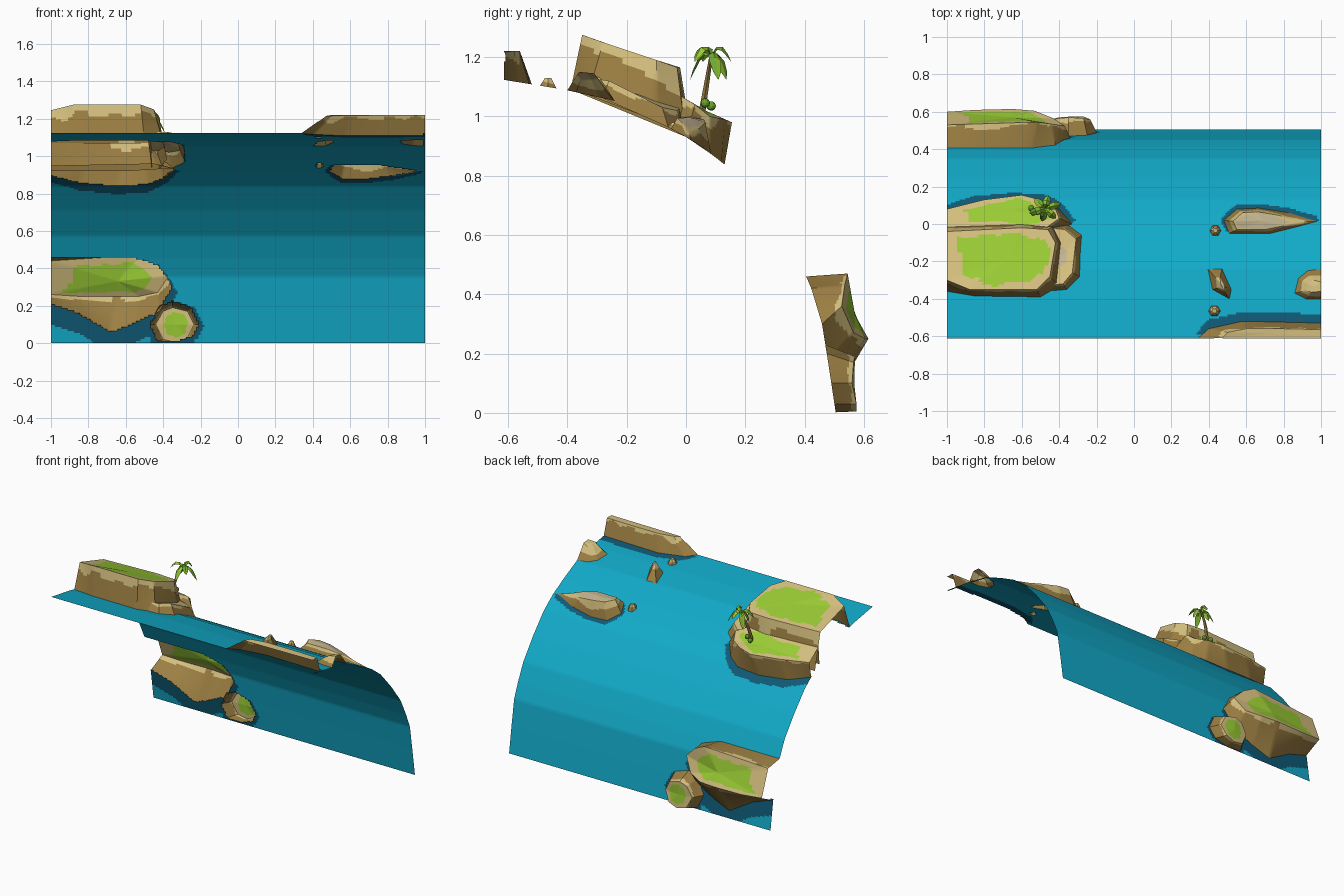
import bpy, math
from mathutils import Vector, noise

if "Cube" in bpy.data.objects:
    bpy.data.objects.remove(bpy.data.objects["Cube"])

def mat(name, c):
    m = bpy.data.materials.new(name)
    m.diffuse_color = (*c, 1)
    m.use_nodes = True
    m.node_tree.nodes["Principled BSDF"].inputs["Base Color"].default_value = m.diffuse_color
    return m

SEA = mat("sea_blue", (0.006, 0.40, 0.58))
DEEP = mat("deep_blue", (0.005, 0.10, 0.18))
BROWN = mat("rock_brown", (0.33, 0.21, 0.055))
SAND = mat("sand", (0.66, 0.52, 0.21))
PALE = mat("pale_stone", (0.55, 0.46, 0.28))
GRASS = mat("grass_green", (0.32, 0.60, 0.035))
LEAF = mat("leaf_green", (0.16, 0.40, 0.03))

def make(name, verts, faces, idx, mats, angle=35):
    me = bpy.data.meshes.new(name)
    me.from_pydata(verts, [], faces)
    for m in mats:
        me.materials.append(m)
    me.polygons.foreach_set("material_index", idx)
    ob = bpy.data.objects.new(name, me)
    bpy.context.collection.objects.link(ob)
    bpy.ops.object.select_all(action='DESELECT')
    ob.select_set(True)
    bpy.context.view_layer.objects.active = ob
    bpy.ops.object.shade_smooth_by_angle(angle=math.radians(angle))
    return ob

# Sea profile (y, z), parameterised by arc length s
PROF = [(-.613, 1.123), (-.41, 1.09), (-.24, 1.052), (-.09, .98), (.03, .914), (.128, .84),
        (.245, .71), (.35, .573), (.41, .45), (.45, .354), (.478, .18), (.505, 0)]
S = [0]
for a, b in zip(PROF, PROF[1:]):
    S.append(S[-1] + math.dist(a, b))

def interp(v, xs, ys):
    for i in range(len(xs) - 1):
        if v <= xs[i + 1] or i == len(xs) - 2:
            f = (v - xs[i]) / (xs[i + 1] - xs[i])
            return ys[i] + (ys[i + 1] - ys[i]) * min(1, max(0, f))

YS, ZS = [p[0] for p in PROF], [p[1] for p in PROF]
s_of_y = lambda y: interp(y, YS, S)
s_of_z = lambda z: interp(-z, [-q for q in ZS], S)
on_sea = lambda x, s: Vector((x, interp(s, S, YS), interp(s, S, ZS)))

def inside(p, poly):
    c = False
    for (x1, y1), (x2, y2) in zip(poly, poly[1:] + poly[:1]):
        if (y1 > p[1]) != (y2 > p[1]) and p[0] < (x2 - x1) * (p[1] - y1) / (y2 - y1) + x1:
            c = not c
    return c

def resample(ring, n):
    return [a.lerp(b, k / n) for a, b in zip(ring, ring[1:] + ring[:1]) for k in range(n)]

FOOT = []   # footprints cut out of the sea: (polygon in x,s, width of the deep water)

# Open shell of walls from the waterline to a rim, then a cap
def island(name, base, top, to_s=s_of_y, deep=0, rim=.75, grass=.3, dome=0, cap=GRASS, n=10):
    poly = [(x, to_s(v)) for x, v in base]
    FOOT.append((poly, deep))
    b = resample([on_sea(*p) for p in poly], n)
    t = resample([Vector(p) for p in top], n)
    c = sum(t, Vector()) / len(t)
    N, W, C = len(b), 12, 12
    rings = [[p.lerp(q, k / W) for p, q in zip(b, t)] for k in range(W + 1)]
    for k in range(1, C + 1):
        f = k / C * .98
        rings.append([q.lerp(c, f) + Vector((0, 0, dome * f)) for q in t])
    verts = [p for r in rings for p in r]
    faces, idx = [], []
    for k in range(W + C):
        for i in range(N):
            j = (i + 1) % N
            f = [k * N + i, k * N + j, (k + 1) * N + j, (k + 1) * N + i]
            p = sum((verts[v] for v in f), Vector()) / 4
            # the model is cut off at its borders: leave those walls open
            if k < W and (abs(p.x) > .999 or p.y < -.611):
                continue
            w = noise.noise(p * 9)
            if k < W:
                m = 1 if (k + .5) / W > rim + .35 * w else 0
            else:
                m = 2 if (k - W + .5) / C > grass + .2 * w else 1
            faces.append(f)
            idx.append(m)
    faces.append([(W + C) * N + i for i in range(N)])
    idx.append(2)
    make(name, verts, faces, idx, [BROWN, SAND, cap])

# Upper left island: plateau, lower terrace, side ledge
island("upper_plateau",
       [(-1, -.36), (-.85, -.385), (-.5, -.39), (-.4, -.33), (-.38, -.1), (-.42, 0), (-.6, .02), (-1, .02)],
       [(-1, -.3, 1.245), (-.88, -.35, 1.275), (-.52, -.35, 1.275), (-.45, -.28, 1.25),
        (-.42, -.1, 1.19), (-.46, -.03, 1.165), (-.6, -.02, 1.165), (-1, -.04, 1.165)], rim=.72, grass=.2)
island("upper_terrace",
       [(-1, -.03), (-.45, -.05), (-.33, 0), (-.4, .08), (-.48, .12), (-.65, .13), (-.85, .11), (-1, .06)],
       [(-1, -.02, 1.07), (-.47, -.02, 1.07), (-.4, .03, 1.04), (-.42, .08, 1.0),
        (-.5, .13, .99), (-.6, .155, .98), (-.8, .13, .99), (-1, .08, 1.0)], deep=.055, rim=.88, grass=.28)
island("upper_ledge",
       [(-.48, -.36), (-.36, -.35), (-.29, -.28), (-.28, -.06), (-.36, 0), (-.46, 0)],
       [(-.48, -.33, 1.13), (-.38, -.32, 1.13), (-.33, -.26, 1.12), (-.31, -.08, 1.03),
        (-.37, -.03, 1.02), (-.46, -.02, 1.03)], rim=.85, cap=PALE, grass=.6)

# Lower left island and its boulder on the steep part
island("lower_island",
       [(-1, .46), (-.55, .46), (-.42, .42), (-.34, .3), (-.42, .17), (-.55, .1), (-.68, .05), (-.85, .15), (-1, .2)],
       [(-1, .53, .44), (-.52, .545, .47), (-.44, .535, .43), (-.37, .525, .36), (-.43, .565, .27),
        (-.53, .605, .25), (-.65, .615, .25), (-.85, .61, .25), (-1, .60, .26)],
       to_s=s_of_z, deep=.1, rim=.9, grass=.3)
island("lower_boulder",
       [(-.48, .1), (-.42, .2), (-.35, .23), (-.25, .2), (-.2, .1), (-.24, .03), (-.33, .002), (-.44, .01)],
       [(-.44, .56, .1), (-.4, .565, .17), (-.35, .57, .19), (-.27, .565, .17), (-.235, .56, .1),
        (-.27, .575, .03), (-.33, .575, .005), (-.4, .57, .02)], to_s=s_of_z, deep=.03, rim=.8, grass=.3)

# Right-hand rocks
island("front_right_cliff",
       [(.34, -.613), (.4, -.56), (.58, -.52), (.8, -.525), (1, -.53), (1, -.613)],
       [(.47, -.613, 1.215), (.5, -.58, 1.22), (.6, -.56, 1.22), (.8, -.56, 1.22), (1, -.565, 1.22),
        (1, -.613, 1.22)], deep=.05, rim=.85, cap=SAND)
island("long_rock",
       [(.51, -.05), (.73, -.05), (.89, -.01), (.98, .015), (.83, .06), (.67, .085), (.55, .08), (.48, .02)],
       [(.55, -.03, .995), (.7, -.03, .995), (.8, -.01, .975), (.87, .01, .95), (.78, .045, .96),
        (.66, .065, .98), (.58, .06, .99), (.53, .015, 1.0)], deep=.03, rim=.55, grass=.1, dome=.015, cap=PALE)
island("edge_rock",
       [(.86, -.37), (.92, -.4), (1, -.4), (1, -.24), (.93, -.25), (.88, -.29)],
       [(.92, -.355, 1.125), (.95, -.365, 1.145), (1, -.36, 1.15), (1, -.31, 1.145), (.96, -.3, 1.13),
        (.93, -.32, 1.125)], rim=.5, grass=.2, dome=.006, cap=SAND)
island("pointed_rock",
       [(.42, -.35), (.51, -.4), (.52, -.35), (.47, -.24), (.395, -.24)],
       [(.455, -.34, 1.13), (.48, -.355, 1.14), (.485, -.335, 1.14), (.46, -.29, 1.13), (.44, -.29, 1.12)],
       rim=.7, dome=.012, cap=PALE)
for name, cx, cy, r, h in [("front_pebble", .43, -.465, .032, .03), ("rear_pebble", .435, -.035, .03, .03)]:
    ang = [i * math.tau / 6 for i in range(6)]
    z0 = on_sea(0, s_of_y(cy)).z
    island(name, [(cx + r * math.cos(a), cy + r * math.sin(a)) for a in ang],
           [(cx + .4 * r * math.cos(a), cy + .4 * r * math.sin(a), z0 + h) for a in ang],
           rim=.4, cap=PALE, n=4)

# Sea sheet with holes under the islands and deep water beside them
NX, NS = 180, 160
P = [[(-1 + 2 * i / NX, S[-1] * j / NS) for i in range(NX + 1)] for j in range(NS + 1)]
hit = [[any(inside(p, f[0]) for f in FOOT) for p in row] for row in P]
verts = [on_sea(*p) for row in P for p in row]
faces, idx = [], []
for j in range(NS):
    for i in range(NX):
        if hit[j][i] and hit[j][i + 1] and hit[j + 1][i] and hit[j + 1][i + 1]:
            continue
        x, s = P[j][i][0] + 1 / NX, P[j][i][1] + .5 * S[-1] / NS
        deep = any(d and any(inside((x + dx, s - ds), f) for dx, ds in
                             [(0, d), (0, d / 2), (.02, d / 3), (-.02, d / 3)]) for f, d in FOOT)
        a = j * (NX + 1) + i
        faces.append([a, a + 1, a + NX + 2, a + NX + 1])
        idx.append(int(deep))
make("sea", verts, faces, idx, [SEA, DEEP])

# Palm trunk
verts, faces = [], []
for k in range(7):
    t = k / 6
    c = Vector((-.54 + .065 * t * t, .055 + .03 * t, 1.02 + .185 * t))
    r = .013 - .006 * t
    verts += [c + Vector((r * math.cos(a * math.pi / 3), r * math.sin(a * math.pi / 3), 0)) for a in range(6)]
for k in range(6):
    for a in range(6):
        faces.append([k * 6 + a, k * 6 + (a + 1) % 6, k * 6 + 6 + (a + 1) % 6, k * 6 + 6 + a])
make("palm_trunk", verts, faces, [0] * len(faces), [BROWN])

# Palm fronds: folded, drooping blades
crown = Vector((-.475, .083, 1.205))
verts, faces, idx = [], [], []
for k in range(6):
    a = k * math.tau / 6 + .3
    d, side = Vector((math.cos(a), math.sin(a), 0)), Vector((-math.sin(a), math.cos(a), 0))
    L = .095 - .025 * abs(d.y)
    lift = .15 if k % 2 else .09
    o = len(verts)
    for q, w in [(0, .004), (.3, .016), (.6, .02), (.85, .014), (1, .001)]:
        p = crown + d * L * q + Vector((0, 0, lift * q - .17 * q * q))
        verts += [p - side * w - Vector((0, 0, w * .6)), p, p + side * w - Vector((0, 0, w * .6))]
    for q in range(4):
        for h in range(2):
            b = o + q * 3 + h
            faces.append([b, b + 3, b + 4, b + 1])
            idx.append(h)
make("palm_fronds", verts, faces, idx, [LEAF, GRASS], 20)

# Coconuts at the foot of the trunk
for k, (x, y) in enumerate([(-.515, .065), (-.55, .085)]):
    bpy.ops.mesh.primitive_ico_sphere_add(subdivisions=2, radius=.016, location=(x, y, 1.045 - .01 * k))
    bpy.context.object.name = f"coconut_{k + 1}"
    bpy.context.object.data.materials.append(LEAF)
